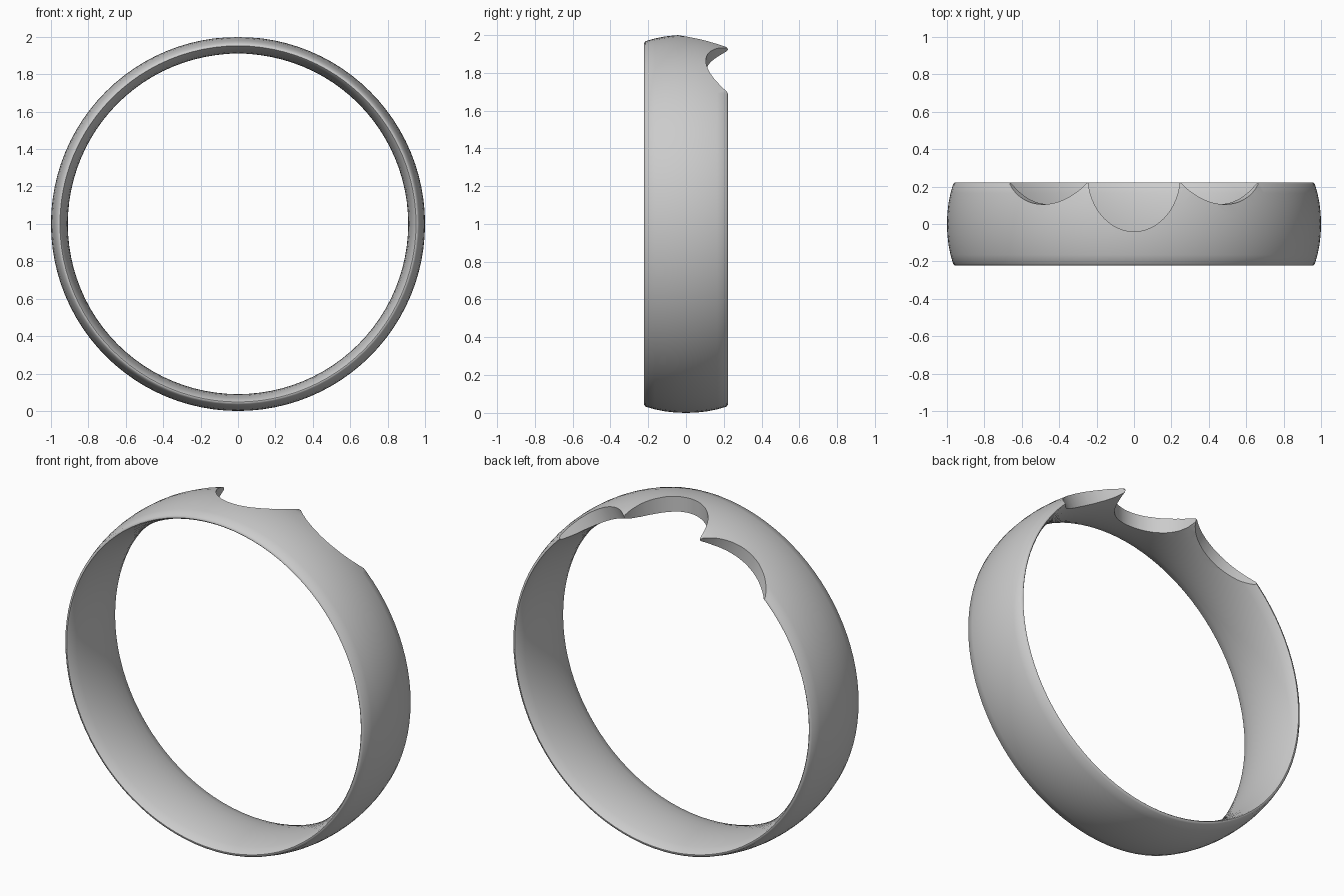
import bpy, bmesh, math
from mathutils import Matrix, Vector

cube = bpy.data.objects.get("Cube")
if cube:
    bpy.data.objects.remove(cube)

metal = bpy.data.materials.new("grey metal")
metal.use_nodes = True
grey = (0.6, 0.6, 0.6, 1)
metal.diffuse_color = grey
metal.node_tree.nodes["Principled BSDF"].inputs["Base Color"].default_value = grey

SEGMENTS = 96
CENTRE = Vector((0, 0, 1))


def make_object(name, bm):
    mesh = bpy.data.meshes.new(name)
    bmesh.ops.recalc_face_normals(bm, faces=bm.faces)
    bm.to_mesh(mesh)
    bm.free()
    obj = bpy.data.objects.new(name, mesh)
    bpy.context.collection.objects.link(obj)
    mesh.materials.append(metal)
    return obj


# Band: a lens-shaped section, (y, radius), revolved around the y axis
outer = [(0.222, 0.957), (0.214, 0.967), (0.165, 0.981), (0.11, 0.992), (0.055, 0.998), (0, 1)]
inner = [(0, 0.91), (0.055, 0.912), (0.11, 0.918), (0.165, 0.929), (0.214, 0.945), (0.222, 0.952)]
half = outer + inner
far_side = [(-y, r) for y, r in inner[1:]] + [(-y, r) for y, r in outer[:-1]]
# Go round the section: inner to the back, then outer to the front
section = inner[::-1] + far_side + outer[::-1][:-1] + [outer[0]]

bm = bmesh.new()
rings = []
for i in range(SEGMENTS):
    a = 2 * math.pi * i / SEGMENTS
    rings.append([bm.verts.new(CENTRE + Vector((r * math.sin(a), y, r * math.cos(a))))
                  for y, r in section])
n = len(section)
for i, ring in enumerate(rings):
    nxt = rings[(i + 1) % SEGMENTS]
    for j in range(n):
        k = (j + 1) % n
        bm.faces.new((ring[j], nxt[j], nxt[k], ring[k]))
bmesh.ops.remove_doubles(bm, verts=bm.verts, dist=0.0001)
band = make_object("ring_band", bm)


# Scallops: elliptical radial cutters along the back rim
def cut_scallop(name, angle, y, half_width, half_depth):
    cutter_bm = bmesh.new()
    bmesh.ops.create_cone(cutter_bm, cap_ends=True, segments=80,
                          radius1=1, radius2=1, depth=0.5)
    place = (Matrix.Translation(CENTRE)
             @ Matrix.Rotation(math.radians(angle), 4, 'Y')
             @ Matrix.Translation((0, y, 0.95))
             @ Matrix.Diagonal((half_width, half_depth, 1, 1)))
    bmesh.ops.transform(cutter_bm, matrix=place, verts=cutter_bm.verts)
    cutter = make_object(name, cutter_bm)
    cutter.hide_render = True
    mod = band.modifiers.new(name, 'BOOLEAN')
    mod.operation = 'DIFFERENCE'
    mod.solver = 'EXACT'
    mod.object = cutter
    bpy.context.view_layer.objects.active = band
    bpy.ops.object.modifier_apply(modifier=name)
    bpy.data.objects.remove(cutter)


cut_scallop("centre_scallop", 0, 0.26, 0.247, 0.30)
for side in (-1, 1):
    cut_scallop("side_scallop", side * 29.4, 0.41, 0.305, 0.305)

# Smooth band with crisp scallop edges
bpy.ops.object.select_all(action='DESELECT')
band.select_set(True)
bpy.context.view_layer.objects.active = band
bpy.ops.object.shade_smooth_by_angle(angle=math.radians(40))
